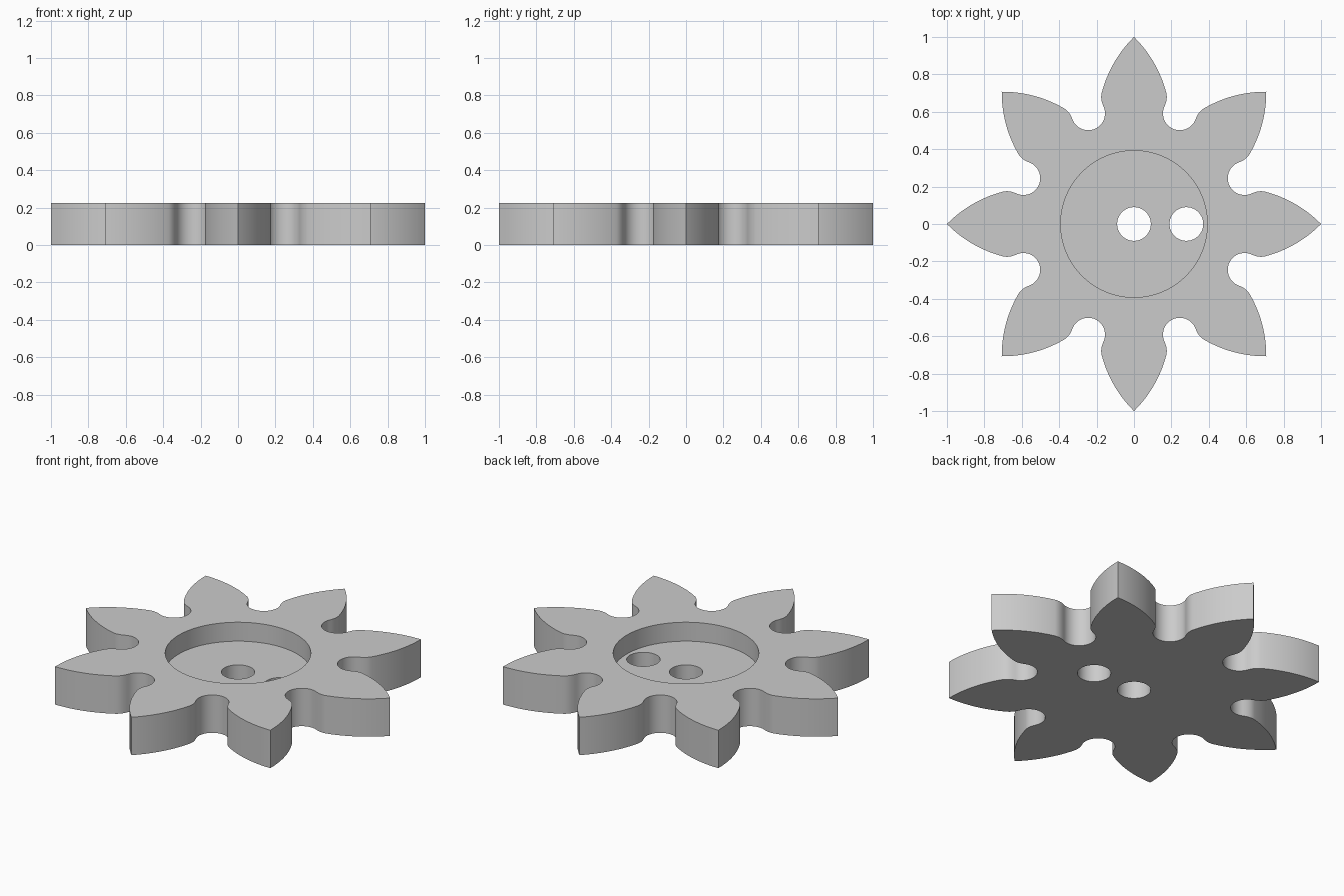
import bpy, bmesh
from math import sin, cos, pi, radians
from mathutils import Vector, Matrix

if "Cube" in bpy.data.objects:
    bpy.data.objects.remove(bpy.data.objects["Cube"])

HEIGHT, FLOOR, TEETH = 0.225, 0.1125, 8

metal = bpy.data.materials.new("plain grey")
metal.diffuse_color = (0.6, 0.6, 0.6, 1)
metal.use_nodes = True
metal.node_tree.nodes["Principled BSDF"].inputs["Base Color"].default_value = metal.diffuse_color


def prism(name, points, z0, z1):
    """Solid made by extruding a closed outline upwards."""
    bm = bmesh.new()
    face = bm.faces.new([bm.verts.new((x, y, z0)) for x, y in points])
    top = bmesh.ops.extrude_face_region(bm, geom=[face])["geom"]
    bmesh.ops.translate(bm, vec=(0, 0, z1 - z0),
                        verts=[v for v in top if isinstance(v, bmesh.types.BMVert)])
    bmesh.ops.recalc_face_normals(bm, faces=bm.faces)
    mesh = bpy.data.meshes.new(name)
    bm.to_mesh(mesh)
    bm.free()
    mesh.materials.append(metal)
    obj = bpy.data.objects.new(name, mesh)
    bpy.context.collection.objects.link(obj)
    return obj


def circle(cx, cy, r, n):
    return [(cx + r * cos(2 * pi * i / n), cy + r * sin(2 * pi * i / n)) for i in range(n)]


def flank():
    """Half a tooth pointing along +y, from the tip to the middle of the valley."""
    tip, end = Vector((0, 1)), Vector((0.173, 0.70))
    chord = end - tip
    bulge = radians(15.5)                       # half the angle the flank arc turns
    radius = chord.length / (2 * sin(bulge))
    inward = Vector((chord.y, -chord.x)).normalized()
    centre = (tip + end) / 2 + inward * radius * cos(bulge)
    pts = [centre + Matrix.Rotation(-2 * bulge * i / 14, 2) @ (tip - centre) for i in range(15)]
    # rounded shoulder
    corner, foot = Vector((0.181, 0.668)), Vector((0.163, 0.628))
    for i in range(1, 7):
        t = i / 6
        pts.append(end * (1 - t) ** 2 + corner * 2 * t * (1 - t) + foot * t * t)
    # round valley between teeth
    hub = Vector((sin(pi / TEETH), cos(pi / TEETH))) * 0.64
    a0, a1 = radians(155.5), radians(247.5)
    for i in range(1, 13):
        a = a0 + (a1 - a0) * i / 12
        pts.append(hub + Vector((cos(a), sin(a))) * 0.09)
    return pts


# toothed wheel outline: mirrored flanks repeated around the centre
half = flank()
tooth = [Vector((-p.x, p.y)) for p in reversed(half[1:-1])] + half
outline = [Matrix.Rotation(-2 * pi * k / TEETH, 2) @ p for k in range(TEETH) for p in tooth]
wheel = prism("toothed_wheel", outline, 0, HEIGHT)

# round recess in the top, centre hole and offset pin hole
cutters = [prism("recess_cutter", circle(0, 0, 0.392, 96), FLOOR, HEIGHT + 0.1),
           prism("centre_hole_cutter", circle(0, 0, 0.09, 48), -0.1, HEIGHT + 0.2),
           prism("pin_hole_cutter", circle(0.28, 0, 0.09, 48), -0.1, HEIGHT + 0.2)]
bpy.context.view_layer.objects.active = wheel
wheel.select_set(True)
for cutter in cutters:
    mod = wheel.modifiers.new(cutter.name, 'BOOLEAN')
    mod.operation, mod.solver, mod.object = 'DIFFERENCE', 'EXACT', cutter
    bpy.ops.object.modifier_apply(modifier=mod.name)
    bpy.data.objects.remove(cutter)

bpy.ops.object.shade_smooth_by_angle(angle=radians(30))
